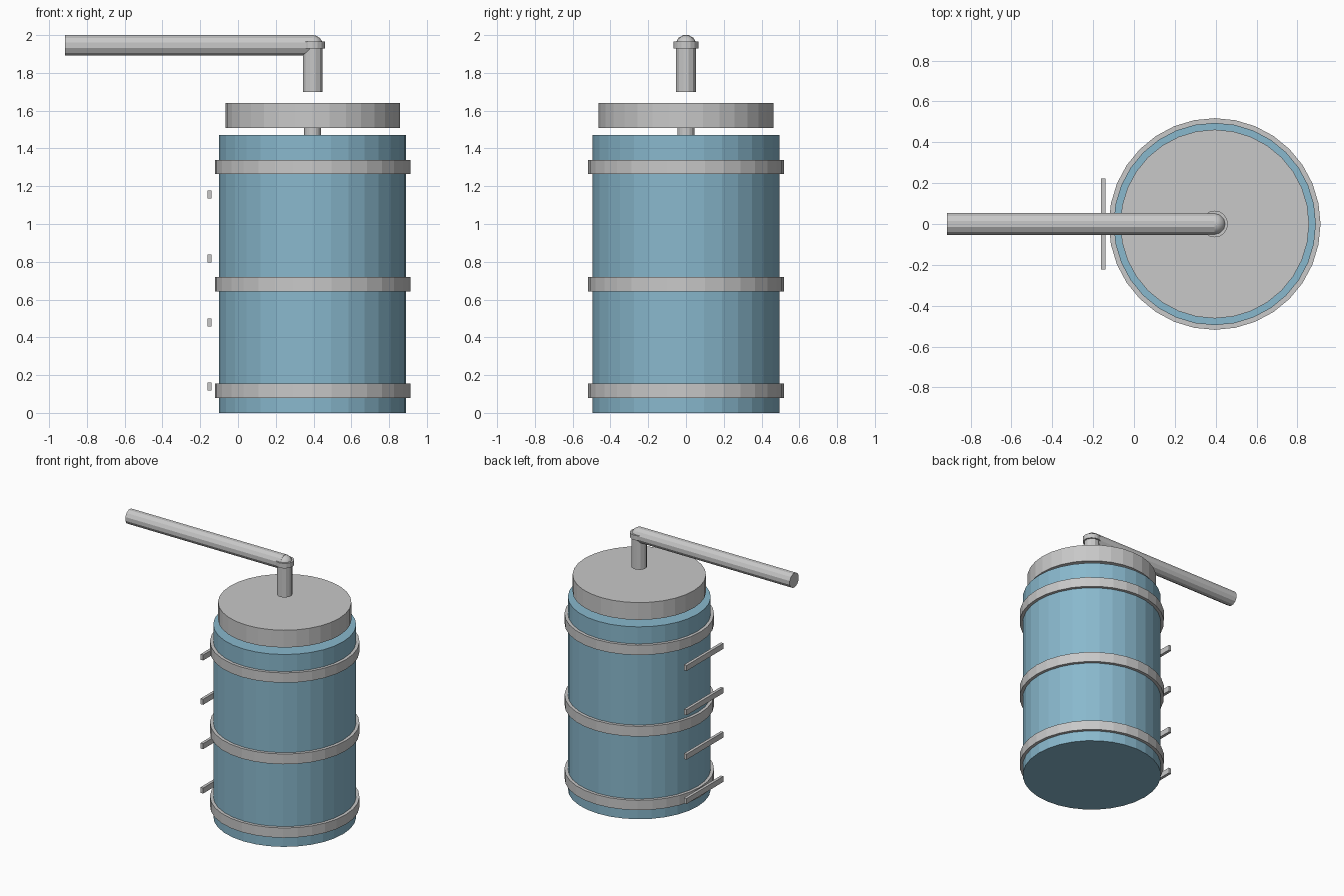
import bpy
from math import pi, sin, cos, radians
from mathutils import Matrix

if "Cube" in bpy.data.objects:
    bpy.data.objects.remove(bpy.data.objects["Cube"], do_unlink=True)

AXIS = 0.395  # x of the tank's centre line


def material(name, color):
    m = bpy.data.materials.new(name)
    m.use_nodes = True
    m.diffuse_color = color
    m.node_tree.nodes["Principled BSDF"].inputs["Base Color"].default_value = color
    return m


steel = material("light grey steel", (0.58, 0.58, 0.58, 1))
blue = material("pale blue paint", (0.25, 0.48, 0.61, 1))


def finish(name, mat):
    ob = bpy.context.object
    ob.name = name
    ob.data.materials.append(mat)
    return ob


def cylinder(name, r, z0, z1, mat, sides=32):
    bpy.ops.mesh.primitive_cylinder_add(
        vertices=sides, radius=r, depth=z1 - z0, location=(AXIS, 0, (z0 + z1) / 2))
    return finish(name, mat)


def band(name, z0, z1, inner=0.49, outer=0.518, sides=32):
    # Rectangular section swept round the tank
    profile = [(inner, z0), (outer, z0), (outer, z1), (inner, z1)]
    angles = [2 * pi * i / sides for i in range(sides)]
    verts = [(r * cos(a), r * sin(a), z) for a in angles for r, z in profile]
    n = len(verts)
    faces = [(4 * i + j, (4 * i + 4 + j) % n, (4 * i + 4 + (j + 1) % 4) % n, 4 * i + (j + 1) % 4)
             for i in range(sides) for j in range(4)]
    mesh = bpy.data.meshes.new(name)
    mesh.from_pydata(verts, [], faces)
    mesh.materials.append(steel)
    ob = bpy.data.objects.new(name, mesh)
    ob.location.x = AXIS
    bpy.context.collection.objects.link(ob)


# Tank, neck and lid
cylinder("tank_body", 0.495, 0, 1.47, blue)
cylinder("lid_neck", 0.045, 1.46, 1.515, steel, 16)
cylinder("lid", 0.462, 1.508, 1.64, steel)

# Hoops
for i, (z0, z1) in enumerate([(0.08, 0.155), (0.642, 0.72), (1.265, 1.34)]):
    band(f"hoop_{i + 1}", z0, z1)

# Ladder rungs on the right side
for i in range(4):
    bpy.ops.mesh.primitive_cube_add(size=1, location=(-0.15, 0, 0.14 + 0.339 * i))
    rung = finish(f"rung_{i + 1}", steel)
    rung.scale = (0.022, 0.445, 0.042)

# Outlet pipe: riser, collar, rounded elbow and long horizontal run
riser = cylinder("riser_pipe", 0.054, 1.70, 1.945, steel, 12)
riser.rotation_euler.z = radians(15)
cylinder("pipe_collar", 0.065, 1.928, 1.965, steel, 16)

bpy.ops.mesh.primitive_uv_sphere_add(
    segments=12, ring_count=8, radius=0.055, location=(AXIS, 0, 1.945))
finish("pipe_elbow", steel)
bpy.ops.object.shade_smooth_by_angle(angle=radians(50))

PIPE_END = -0.915
bpy.ops.mesh.primitive_cylinder_add(
    vertices=12, radius=0.056, depth=AXIS - PIPE_END,
    location=((AXIS + PIPE_END) / 2, 0, 1.946))
pipe = finish("horizontal_pipe", steel)
turn = Matrix.Rotation(radians(15), 3, 'X') @ Matrix.Rotation(radians(90), 3, 'Y')
pipe.rotation_euler = turn.to_euler()
